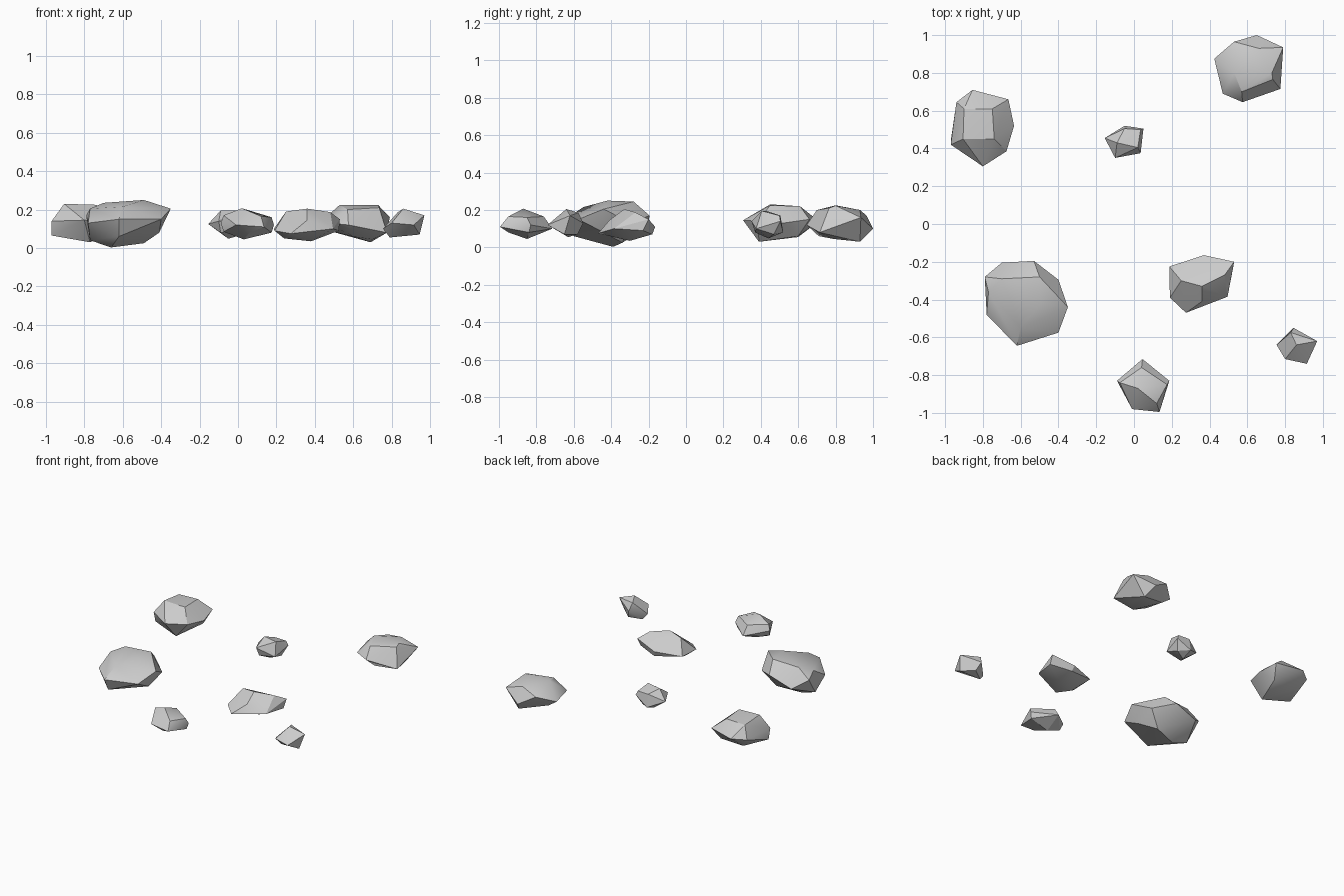
import bpy, bmesh, math


def rock(name, belt, crown, base):
    """Faceted stone: convex hull of a widest belt, a crown and a base."""
    bm = bmesh.new()
    for p in belt + crown + base:
        bm.verts.new(p)
    res = bmesh.ops.convex_hull(bm, input=bm.verts[:])
    inside = [g for g in res["geom_interior"] if isinstance(g, bmesh.types.BMVert)]
    bmesh.ops.delete(bm, geom=inside, context='VERTS')
    bmesh.ops.recalc_face_normals(bm, faces=bm.faces[:])
    me = bpy.data.meshes.new(name)
    bm.to_mesh(me)
    bm.free()
    ob = bpy.data.objects.new(name, me)
    bpy.context.collection.objects.link(ob)
    bpy.ops.object.select_all(action='DESELECT')
    ob.select_set(True)
    bpy.context.view_layer.objects.active = ob
    bpy.ops.object.shade_smooth_by_angle(angle=math.radians(30))


# Largest stone, front left
rock("large_stone",
     [(-.79, -.28, .17), (-.70, -.205, .11), (-.53, -.195, .17), (-.40, -.295, .13),
      (-.35, -.44, .205), (-.40, -.575, .15), (-.62, -.645, .15), (-.78, -.48, .13)],
     [(-.77, -.36, .205), (-.70, -.29, .235), (-.50, -.28, .245), (-.49, -.42, .25),
      (-.60, -.55, .215)],
     [(-.77, -.38, .04), (-.66, -.39, .003), (-.49, -.34, .025), (-.41, -.44, .08),
      (-.62, -.60, .06)])

# Tall-outline stone, back left
rock("left_stone",
     [(-.97, .42, .14), (-.94, .645, .13), (-.855, .71, .14), (-.665, .66, .15),
      (-.635, .52, .13), (-.675, .385, .14), (-.80, .305, .145)],
     [(-.905, .45, .23), (-.90, .61, .215), (-.75, .61, .22), (-.74, .45, .225)],
     [(-.97, .44, .065), (-.77, .39, .03), (-.88, .60, .055), (-.70, .60, .06)])

# Stone at the back right
rock("back_stone",
     [(.425, .875, .13), (.53, .965, .17), (.65, 1.0, .10), (.79, .935, .16),
      (.775, .715, .08), (.575, .645, .12), (.47, .69, .13)],
     [(.53, .80, .225), (.73, .80, .223), (.735, .765, .21), (.66, .93, .20),
      (.57, .70, .20)],
     [(.69, .93, .03), (.49, .87, .085), (.60, .71, .06), (.70, .79, .045)])

# Middle stone, front right
rock("middle_stone",
     [(.187, -.225, .10), (.37, -.165, .11), (.53, -.20, .15), (.525, -.23, .09),
      (.495, -.385, .10), (.275, -.47, .075), (.19, -.39, .09)],
     [(.25, -.30, .19), (.36, -.33, .205), (.48, -.27, .187), (.36, -.41, .145)],
     [(.38, -.30, .035), (.24, -.35, .05), (.38, -.18, .07)])

# Three small pebbles
rock("centre_pebble",
     [(-.155, .455, .125), (-.05, .52, .08), (.05, .505, .14), (.035, .375, .10),
      (-.10, .35, .14)],
     [(-.09, .43, .195), (-.05, .505, .17), (.02, .405, .195), (.035, .50, .17)],
     [(-.05, .44, .048), (-.09, .37, .08), (.02, .47, .07)])
rock("front_pebble",
     [(-.09, -.83, .13), (.045, -.715, .10), (.187, -.83, .12), (.135, -.995, .11),
      (-.01, -.98, .12)],
     [(-.075, -.84, .17), (.02, -.87, .207), (.175, -.85, .16), (.04, -.76, .165),
      (.12, -.95, .165)],
     [(.03, -.85, .045), (-.075, -.85, .085), (.175, -.84, .08), (.06, -.95, .08)])
rock("right_pebble",
     [(.755, -.64, .10), (.845, -.55, .13), (.97, -.62, .17), (.915, -.74, .12),
      (.80, -.715, .13)],
     [(.86, -.64, .205), (.83, -.575, .185)],
     [(.79, -.63, .055), (.945, -.65, .07), (.87, -.58, .07)])
